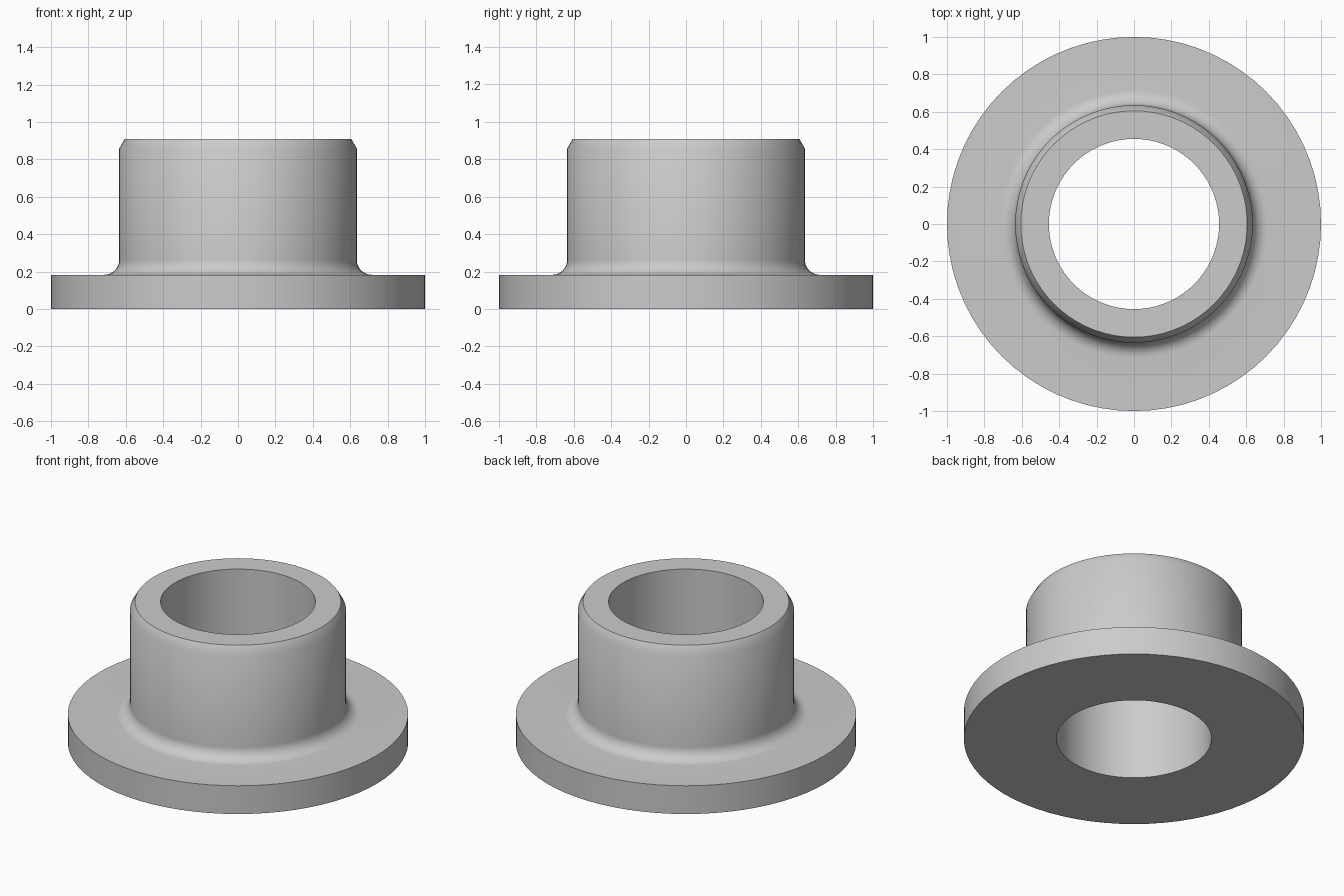
import bpy, bmesh, math
from mathutils import Matrix, Vector

SEGMENTS = 72
BORE, BARREL, FLANGE = 0.455, 0.635, 1.0
FLANGE_TOP, HEIGHT = 0.183, 0.91
FILLET = 0.08

cube = bpy.data.objects.get("Cube")
if cube:
    bpy.data.objects.remove(cube, do_unlink=True)

# Plain grey metal
metal = bpy.data.materials.new("grey_metal")
metal.use_nodes = True
colour = (0.6, 0.6, 0.6, 1)
metal.diffuse_color = colour
metal.node_tree.nodes["Principled BSDF"].inputs["Base Color"].default_value = colour

# Half section: flange, fillet, barrel, chamfered rim
profile = [(BORE, 0), (FLANGE, 0), (FLANGE, FLANGE_TOP)]
for i in range(9):
    a = math.radians(90) * i / 8
    profile.append((BARREL + FILLET * (1 - math.sin(a)),
                    FLANGE_TOP + FILLET * (1 - math.cos(a))))
profile += [(BARREL, HEIGHT - 0.052), (BARREL - 0.03, HEIGHT), (BORE, HEIGHT)]

# Revolve the closed section around the vertical axis
bm = bmesh.new()
rings = []
for s in range(SEGMENTS):
    turn = Matrix.Rotation(math.tau * s / SEGMENTS, 3, 'Z')
    rings.append([bm.verts.new(turn @ Vector((r, 0, z))) for r, z in profile])
for s, ring in enumerate(rings):
    following = rings[(s + 1) % SEGMENTS]
    for i in range(len(profile)):
        j = (i + 1) % len(profile)
        bm.faces.new((ring[i], following[i], following[j], ring[j]))
bmesh.ops.recalc_face_normals(bm, faces=bm.faces)
mesh = bpy.data.meshes.new("flanged_bushing")
bm.to_mesh(mesh)
bm.free()
mesh.materials.append(metal)

bushing = bpy.data.objects.new("flanged_bushing", mesh)
bpy.context.collection.objects.link(bushing)

# Smooth round walls with crisp rims
bpy.ops.object.select_all(action='DESELECT')
bushing.select_set(True)
bpy.context.view_layer.objects.active = bushing
bpy.ops.object.shade_smooth_by_angle(angle=math.radians(35))
